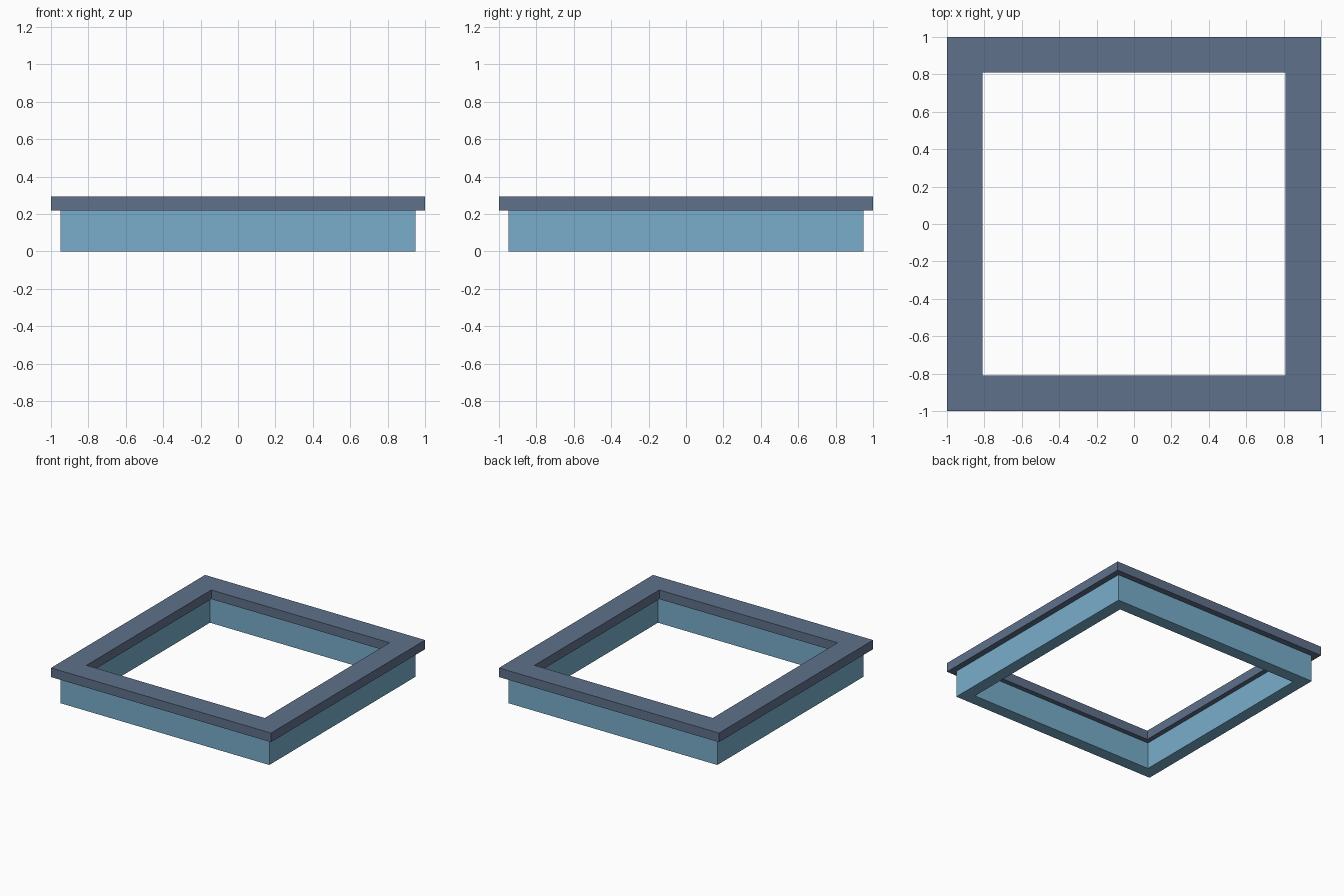
import bpy
import bmesh

cube = bpy.data.objects.get("Cube")
if cube:
    bpy.data.objects.remove(cube, do_unlink=True)


def make_material(name, colour):
    mat = bpy.data.materials.new(name)
    mat.use_nodes = True
    mat.diffuse_color = colour
    mat.node_tree.nodes["Principled BSDF"].inputs["Base Color"].default_value = colour
    return mat


def square_ring(name, outer, inner, bottom, top, mat):
    """Square frame: a mitred profile carried around four corners."""
    bm = bmesh.new()
    profile = [(outer, bottom), (outer, top), (inner, top), (inner, bottom)]
    corners = [(-1, -1), (1, -1), (1, 1), (-1, 1)]
    loops = [[bm.verts.new((sx * r, sy * r, z)) for r, z in profile]
             for sx, sy in corners]
    for i in range(4):
        a, b = loops[i], loops[(i + 1) % 4]
        for j in range(4):
            k = (j + 1) % 4
            bm.faces.new((a[j], b[j], b[k], a[k]))
    bmesh.ops.recalc_face_normals(bm, faces=bm.faces)
    mesh = bpy.data.meshes.new(name)
    bm.to_mesh(mesh)
    bm.free()
    mesh.materials.append(mat)
    obj = bpy.data.objects.new(name, mesh)
    bpy.context.collection.objects.link(obj)
    return obj


slate = make_material("slate blue", (0.114, 0.165, 0.258, 1))
sky = make_material("light blue", (0.188, 0.423, 0.591, 1))

# Upright wall, then the wider rim resting on it
square_ring("base_wall", 0.95, 0.85, 0, 0.22, sky)
square_ring("top_rim", 1, 0.81, 0.22, 0.295, slate)
